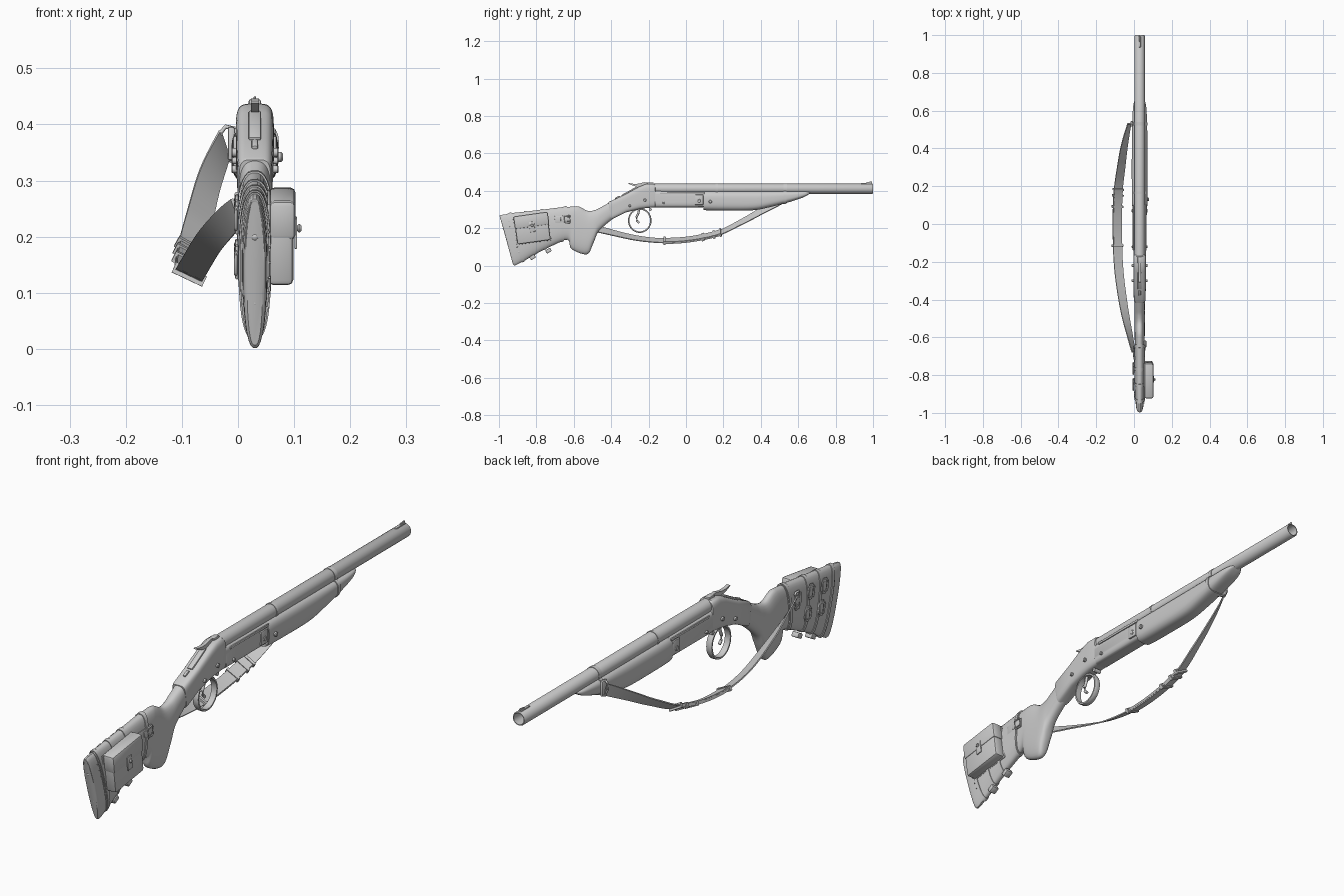
import bpy, bmesh, math
from mathutils import Vector, Matrix

if "Cube" in bpy.data.objects:
    bpy.data.objects.remove(bpy.data.objects["Cube"])

CX = 0.03  # centre plane of the gun

def finish(name, bm, angle=35):
    bmesh.ops.recalc_face_normals(bm, faces=bm.faces)
    me = bpy.data.meshes.new(name)
    bm.to_mesh(me)
    bm.free()
    ob = bpy.data.objects.new(name, me)
    bpy.context.collection.objects.link(ob)
    bpy.ops.object.select_all(action='DESELECT')
    ob.select_set(True)
    bpy.context.view_layer.objects.active = ob
    bpy.ops.object.shade_smooth_by_angle(angle=math.radians(angle))
    return ob

def skin(name, rings, caps=True, angle=35, closed=False):
    bm = bmesh.new()
    vs = [[bm.verts.new(p) for p in r] for r in rings]
    n = len(vs[0])
    pairs = list(zip(vs, vs[1:])) + ([(vs[-1], vs[0])] if closed else [])
    for a, b in pairs:
        for i in range(n):
            j = (i + 1) % n
            bm.faces.new((a[i], a[j], b[j], b[i]))
    if caps and not closed:
        bm.faces.new(vs[0])
        bm.faces.new(vs[-1])
    return finish(name, bm, angle)

def spline(rows, t):
    i = max(0, min(int(t), len(rows) - 2))
    f = t - i
    a, b, c, d = (rows[max(0, min(k, len(rows) - 1))] for k in (i - 1, i, i + 1, i + 2))
    return [0.5 * (2*q + (r-p)*f + (2*p-5*q+4*r-s)*f*f + (3*q-p-3*r+s)*f**3)
            for p, q, r, s in zip(a, b, c, d)]

def ring(sec, power, grow=0.0, n=32):
    # superellipse section between a top point and a bottom point (y, z)
    ty, tz, by, bz, w = sec
    top, bot = Vector((CX, ty, tz)), Vector((CX, by, bz))
    c, v = (top + bot) / 2, (top - bot) / 2
    v = v * (1 + grow / v.length)
    out = []
    for k in range(n):
        a = 2 * math.pi * (k + 0.5) / n
        co, si = math.cos(a), math.sin(a)
        e = 2 / power
        out.append(c + v * math.copysign(abs(si)**e, si)
                   + Vector((math.copysign(abs(co)**e, co) * (w + grow), 0, 0)))
    return out

def loft(name, secs, power, t0=0, t1=None, step=None, grow=0.0):
    t1 = len(secs) - 1 if t1 is None else t1
    n = max(1, round((t1 - t0) / step)) if step else len(secs) - 1
    return skin(name, [ring(spline(secs, t0 + (t1 - t0) * i / n), power, grow) for i in range(n + 1)])

def box(name, loc, size, rot=0, bevel=0.004):
    bm = bmesh.new()
    bmesh.ops.create_cube(bm, size=1, matrix=Matrix.Diagonal((*size, 1)))
    bmesh.ops.bevel(bm, geom=bm.edges[:], offset=min(bevel, min(size) * .4), segments=2, profile=.5, affect='EDGES')
    bm.transform(Matrix.Translation(loc) @ Matrix.Rotation(math.radians(rot), 4, 'X'))
    return finish(name, bm)

def lathe(name, prof, loc=(0, 0, 0), axis='Y', n=32, closed=False):
    # profile of (position along axis, radius)
    rings = []
    for p, r in prof:
        row = []
        for k in range(n):
            a = 2 * math.pi * k / n
            c, s = r * math.cos(a), r * math.sin(a)
            row.append(Vector((c, p, s) if axis == 'Y' else (p, c, s)) + Vector(loc))
        rings.append(row)
    return skin(name, rings, closed=closed)

def tube(name, pts, r, cyclic=True):
    n, P = len(pts), [Vector(p) for p in pts]
    rings = []
    for i, p in enumerate(P):
        a = P[i - 1] if (cyclic or i) else p
        b = P[(i + 1) % n] if (cyclic or i < n - 1) else p
        q = (b - a).to_track_quat('Z', 'Y')
        rings.append([p + q @ Vector((r * math.cos(k * math.pi / 4), r * math.sin(k * math.pi / 4), 0)) for k in range(8)])
    return skin(name, rings, closed=cyclic, angle=60)

def buckle(name, x, y, z, dy, dz, rot, r=0.003):
    m = Matrix.Translation((x, y, z)) @ Matrix.Rotation(math.radians(rot), 4, 'X')
    return tube(name, [m @ Vector((0, a * dy, b * dz)) for a, b in
                ((-1, -.8), (-.8, -1), (.8, -1), (1, -.8), (1, .8), (.8, 1), (-.8, 1), (-1, .8))], r)

# stock with pistol grip: slanted sections (top y, top z, bottom y, bottom z, half width)
STOCK = [(-.995, .262, -.925, .006, .014), (-.985, .272, -.905, .004, .021), (-.87, .285, -.82, .055, .025),
         (-.74, .30, -.73, .102, .026), (-.61, .316, -.635, .138, .026), (-.57, .315, -.612, .088, .027),
         (-.525, .293, -.53, .060, .028), (-.485, .298, -.497, .115, .028), (-.45, .315, -.465, .185, .027),
         (-.40, .343, -.385, .255, .028)]
loft("stock", STOCK, 2.5, step=.2)

# leather cuff, straps and edge bands around the stock
loft("stock_cuff", STOCK, 2.5, 1.35, 3.75, .2, .003)
for i, t in enumerate((1.4, 2.05, 2.7, 3.6)):
    loft(f"cuff_strap_{i}", STOCK, 2.5, t, t + .13, .065, .006)
for i, (y, z) in enumerate(((-.86, .20), (-.775, .21))):
    for j, dz in enumerate((.035, -.045)):
        buckle(f"strap_buckle_{i}_{j}", -.004, y + (.035 - dz) * .25, z + dz, .018, .02, 10)
        box(f"strap_tab_{i}_{j}", (-.002, y + (.035 - dz) * .25, z + dz), (.006, .022, .06), 10)
    box(f"strap_knot_{i}", (CX, y + .04, .045 + .035 * i), (.03, .03, .02), 30)

# receiver
REC = [(-.415, .337, -.40, .245, .028), (-.41, .342, -.39, .25, .031), (-.33, .378, -.32, .285, .033),
       (-.25, .422, -.25, .302, .034), (-.215, .436, -.21, .308, .034), (-.172, .437, -.17, .311, .034),
       (-.165, .432, -.165, .311, .033), (-.163, .40, -.163, .311, .034), (.10, .397, .10, .312, .034)]
loft("receiver", REC, 4.5)

# forend
FORE = [(.098, .394, .098, .302, .037), (.104, .398, .104, .296, .041), (.22, .398, .22, .294, .042),
        (.36, .398, .36, .296, .042), (.45, .398, .45, .313, .041), (.55, .398, .55, .339, .039),
        (.62, .398, .62, .362, .035), (.65, .396, .65, .377, .028), (.664, .394, .664, .387, .018)]
loft("forend", FORE, 3, step=.25)
loft("sling_band", FORE, 3, 4.7, 4.85, .075, .003)

# barrel with bore, barrel bands
lathe("barrel", [(-.17, .027), (.996, .027), (1, .025), (1, .022), (.85, .021), (.85, .001)], (CX, 0, .411))
for y, w in ((.165, .012), (.53, .018)):
    lathe("barrel_band", [(y - w/2, .027), (y - w/2, .0288), (y + w/2, .0288), (y + w/2, .027)], (CX, 0, .411), closed=True)

# front sight
box("front_sight_base", (CX, .965, .438), (.012, .06, .008))
box("front_sight_blade", (CX, .98, .442), (.005, .03, .012), 8, .002)

# hammer, tang plate and rear sight
prof = [(-.20, .43), (-.24, .418), (-.265, .422), (-.285, .428), (-.309, .438), (-.307, .442), (-.28, .437), (-.25, .438), (-.225, .446), (-.20, .444)]
skin("hammer", [[(CX + s * .007, y, z) for y, z in prof] for s in (-1, 1)])
box("tang_plate", (CX, -.30, .398), (.022, .10, .008), 29)
box("tang_button", (CX, -.365, .364), (.012, .03, .010), 27)
box("rear_sight", (CX, -.19, .439), (.022, .035, .012))

# trigger guard ring and trigger
lathe("guard_pin", [(-.015, .008), (.015, .008)], (CX, -.19, .30), 'X', 16)
rings = []
for k in range(40):
    a = 2 * math.pi * k / 40
    rings.append([(CX + x, -.247 + r * math.cos(a), .241 + r * math.sin(a) * 1.05)
                  for x, r in ((-.012, .055), (-.012, .061), (-.008, .063), (.008, .063), (.012, .061), (.012, .055))])
skin("trigger_guard", rings, closed=True)
tube("trigger", [(CX, -.25, .305), (CX, -.255, .28), (CX, -.265, .258), (CX, -.262, .24), (CX, -.25, .228)], .006, False)

# side plates, seams and screws, mirrored
for s in (-1, 1):
    x = CX + s * .034
    box("hinge_plate", (x, .07, .352), (.010, .045, .055), 0, .005)
    box("side_rail", (x, -.02, .388), (.006, .24, .010))
    for y, z, r in ((.07, .345, .010), (-.22, .35, .008), (-.30, .32, .007), (-.12, .335, .006)):
        lathe("side_screw", [(-.008, r * .75), (-.006, r), (.006, r), (.008, r * .75)], (x, y, z), 'X', 16)
lathe("latch_knob", [(-.01, .009), (.006, .009), (.009, .006)], (CX + .041, .13, .342), 'X', 16)

# butt screws
for y, z in ((-.972, .20), (-.938, .082)):
    bm = bmesh.new()
    bmesh.ops.create_uvsphere(bm, u_segments=16, v_segments=8, radius=.008)
    bm.transform(Matrix.Translation((CX, y, z)))
    finish("butt_screw", bm)

# ammo pouch on the right of the stock
box("pouch_body", (.076, -.822, .197), (.045, .180, .145), 8, .009)
box("pouch_flap", (.079, -.827, .241), (.047, .186, .070), 8, .009)
box("pouch_back", (.055, -.822, .197), (.006, .188, .150), 8)
box("pouch_latch", (.103, -.823, .207), (.005, .028, .055), 8)
lathe("pouch_stud", [(-.006, .007), (.004, .005), (.007, .008), (.011, .005)], (.102, -.823, .215), 'X', 16)

# small buckled patch ahead of the pouch
box("side_patch", (.055, -.66, .247), (.008, .085, .040), 3)
box("side_tab", (.059, -.645, .247), (.006, .05, .022), 3)
buckle("side_buckle", .062, -.635, .247, .015, .019, 3)

# stitches along the cuff edge
for i in range(7):
    box("stitch", (.057 - abs(i - 3) * .0012, -.948 + i * .009, .235 - i * .027), (.004, .007, .004), 0, .001)

# carrying sling: (x, y, z, tilt of the width direction)
SLING = [(-.024, .535, .365, 72), (-.05, .42, .302, 50), (-.068, .30, .235, 36), (-.085, .155, .168, 28),
         (-.088, -.05, .134, 25), (-.08, -.245, .144, 28), (-.052, -.45, .190, 38), (-.02, -.60, .227, 58), (-.002, -.68, .243, 70)]

def ribbon(name, t0, t1, width, thick, n):
    rings = []
    for i in range(n + 1):
        t = t0 + (t1 - t0) * i / n
        x, y, z, a = spline(SLING, t)
        tan = Vector(spline(SLING, t + .01)[:3]) - Vector(spline(SLING, t - .01)[:3])
        w = Vector((math.cos(math.radians(a)), 0, -math.sin(math.radians(a))))
        nor = w.cross(tan).normalized()
        rings.append([Vector((x, y, z)) + w * p * width / 2 + nor * q * thick / 2 for p, q in ((-1, -1), (1, -1), (1, 1), (-1, 1))])
    return skin(name, rings, angle=40)

ribbon("sling", 0, 8, .052, .005, 64)
ribbon("sling_overlap", 2.85, 4.35, .049, .013, 16)
for t in (2.8, 3.0, 3.3, 4.3):
    ribbon("sling_keeper", t, t + .06, .060, .020, 2)

# sling swivels
tube("front_swivel", [(CX - .035, .53, .392), (-.022, .53, .396), (-.031, .53, .385), (-.030, .53, .365), (-.018, .53, .336), (CX - .035, .53, .335)], .004, False)
box("front_swivel_mount", (-.012, .53, .366), (.012, .03, .06))
buckle("rear_swivel", -.002, -.69, .243, .012, .033, 0, .004)
box("rear_swivel_mount", (.003, -.70, .243), (.010, .04, .045))
